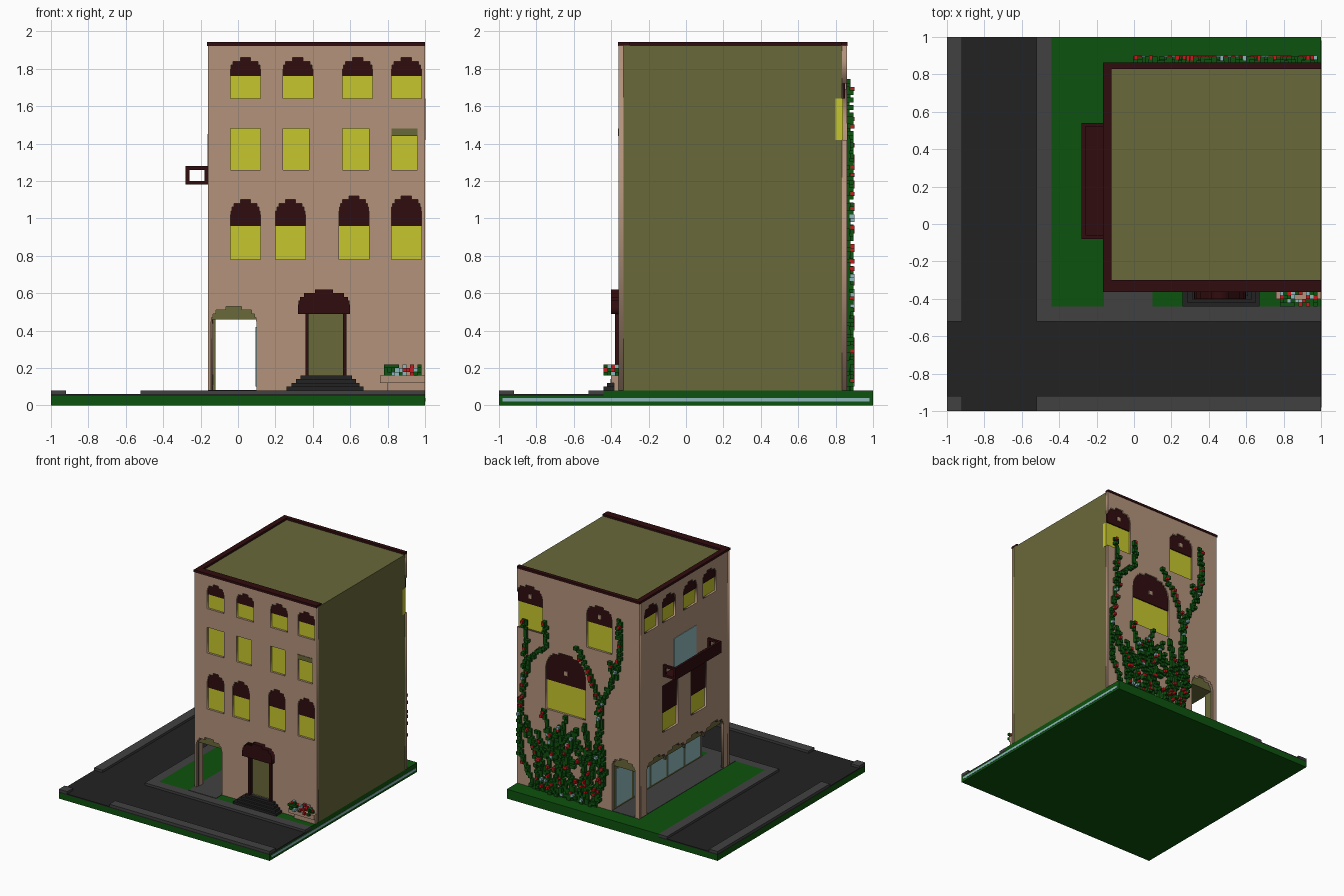
import bpy, bmesh, math, random
from mathutils import Matrix, Vector

random.seed(7)
if "Cube" in bpy.data.objects:
    bpy.data.objects.remove(bpy.data.objects["Cube"], do_unlink=True)


def material(name, rgb):
    lin = [((c / 255 + 0.055) / 1.055) ** 2.4 if c > 10 else c / 3294 for c in rgb] + [1.0]
    m = bpy.data.materials.new(name)
    m.use_nodes = True
    m.diffuse_color = lin
    m.node_tree.nodes["Principled BSDF"].inputs["Base Color"].default_value = lin
    return m


TAN = material("tan_plaster", (179, 147, 123))
OLIVE = material("olive", (105, 104, 58))
MAROON = material("maroon", (48, 12, 14))
YELLOW = material("yellow_pane", (198, 198, 46))
BLUE = material("pale_blue", (143, 184, 188))
GREEN = material("green", (13, 82, 14))
ROAD = material("asphalt", (34, 34, 34))
PAVE = material("pavement", (65, 65, 65))
RED = material("red", (200, 24, 28))


def add_mesh(name, mesh, mat):
    mesh.materials.clear()
    mesh.materials.append(mat)
    ob = bpy.data.objects.new(name, mesh)
    bpy.context.collection.objects.link(ob)
    return ob


def boxes(name, mat, ranges):
    """One object made of boxes given as (x0, x1, y0, y1, z0, z1)."""
    bm = bmesh.new()
    for x0, x1, y0, y1, z0, z1 in ranges:
        m = Matrix.Translation(((x0 + x1) / 2, (y0 + y1) / 2, (z0 + z1) / 2))
        bmesh.ops.create_cube(bm, size=1, matrix=m @ Matrix.Diagonal((x1 - x0, y1 - y0, z1 - z0, 1)))
    mesh = bpy.data.meshes.new(name)
    bm.to_mesh(mesh)
    bm.free()
    return add_mesh(name, mesh, mat)


def on_side(side, a, b, z0, z1, d0, d1):
    """Box range on a facade; d is the depth behind the outer face."""
    if side == "front":
        return (a, b, -0.36 + d0, -0.36 + d1, z0, z1)
    if side == "back":
        return (a, b, 0.86 - d1, 0.86 - d0, z0, z1)
    return (-0.16 + d0, -0.16 + d1, a, b, z0, z1)


def arch(a, b, z0, z1, rise):
    """Stepped arch outline, from bottom right round to the right shoulder."""
    if rise == 0:
        return [(b, z0), (a, z0), (a, z1), (b, z1)]
    n = max(2, round(rise / 0.02))
    left = [(a, z0)]
    inset = 0
    for i in range(n):
        z = z1 - rise + rise * i / n
        left.append((a + inset, z))
        inset = (b - a) * 0.34 * (1 - math.sqrt(1 - ((i + 1) / n) ** 2 * 0.999))
        left.append((a + inset, z))
    left.append((a + inset, z1))
    return [(b, z0)] + left + [(a + b - x, z) for x, z in left[:0:-1]]


def plate(name, mat, loops, side, d0, d1):
    """Flat plate with holes standing on a facade."""
    cu = bpy.data.curves.new(name, "CURVE")
    cu.dimensions = "2D"
    cu.fill_mode = "BOTH"
    cu.extrude = (d1 - d0) / 2
    for pts in loops:
        sp = cu.splines.new("POLY")
        sp.points.add(len(pts) - 1)
        for p, (u, v) in zip(sp.points, pts):
            p.co = (u, v, 0, 1)
        sp.use_cyclic_u = True
    tmp = bpy.data.objects.new(name + "_curve", cu)
    bpy.context.collection.objects.link(tmp)
    dg = bpy.context.evaluated_depsgraph_get()
    mesh = bpy.data.meshes.new_from_object(tmp.evaluated_get(dg))
    bpy.data.objects.remove(tmp, do_unlink=True)
    mid = (d0 + d1) / 2
    rot = Matrix.Rotation(math.pi / 2, 4, "X")
    loc = (0, -0.36 + mid, 0) if side == "front" else (0, 0.86 - mid, 0)
    if side == "left":
        rot = Matrix.Rotation(math.pi / 2, 4, "Z") @ rot
        loc = (-0.16 + mid, 0, 0)
    mesh.transform(Matrix.Translation(loc) @ rot)
    mesh.name = name
    return add_mesh(name, mesh, mat)


# Ground, roads and pavements
boxes("ground_slab", GREEN, [(-1, 1, -1, 1, 0, 0.05)])
boxes("lawn", GREEN, [(-0.44, 1, -0.44, 1, 0.05, 0.08)])
boxes("road", ROAD, [(-1, 1, -1, -0.44, 0.05, 0.06), (-1, -0.44, -0.44, 1, 0.05, 0.06)])
boxes("pavement", PAVE, [(-1, -0.92, -0.52, 1, 0.06, 0.08), (-1, -0.92, -1, -0.92, 0.06, 0.08),
                         (-0.52, 1, -1, -0.92, 0.06, 0.08), (-0.52, 1, -0.52, -0.44, 0.06, 0.08),
                         (-0.52, -0.44, -0.44, 1, 0.06, 0.08), (-0.16, 0.1, -0.44, 0.86, 0.06, 0.083)])
boxes("slab_stripe", BLUE, [(0.997, 1.002, -0.98, 0.98, 0.02, 0.04)])

# Solid core above the open passage, with the shop wall below
boxes("building_core", OLIVE, [(-0.135, 1, -0.335, 0.835, 0.46, 1.925), (0.1, 1, -0.335, 0.835, 0.08, 0.46),
                               (-0.137, -0.12, 0.76, 0.835, 0.08, 0.46)])
boxes("shop_windows", BLUE, [(0.094, 0.101, y, y + 0.21, 0.1, 0.42) for y in (-0.33, -0.1, 0.13, 0.36, 0.6)])

# Windows: side, start, end, bottom, top, arch rise, pane top
windows = []
for a in (-0.04, 0.24, 0.56, 0.82):
    windows.append(("front", a, a + 0.16, 1.64, 1.86, 0.06, 1.76))
for a, b in ((-0.04, 0.12), (0.24, 0.38), (0.56, 0.70), (0.82, 0.96)):
    windows.append(("front", a, b, 1.26, 1.48, 0, 1.48))
for a, top in ((-0.04, 1.10), (0.2, 1.10), (0.54, 1.12), (0.82, 1.12)):
    windows.append(("front", a, a + 0.16, 0.78, top, 0.08, 0.96))
for a in (-0.18, 0.08, 0.37, 0.61):
    windows.append(("left", a, a + 0.18, 1.64, 1.86, 0.06, 1.76))
for a in (-0.05, 0.34):
    windows.append(("left", a, a + 0.21, 0.70, 1.10, 0, 0.86))
windows += [("back", 0.35, 0.73, 0.79, 1.30, 0.16, 1.04), ("back", 0.10, 0.34, 1.42, 1.80, 0.08, 1.64)]

holes = {"front": [arch(0.36, 0.58, 0.16, 0.52, 0)], "back": [], "left": []}
panes, shades = [], []
for side, a, b, z0, z1, rise, div in windows:
    holes[side].append(arch(a, b, z0, z1, rise))
    panes.append(on_side(side, a, b, z0, div, 0.018, 0.026))
    if div < z1:
        shades.append(on_side(side, a, b, div, z1, 0.01, 0.024))
# Window on the open corner of the back wall
panes.append(on_side("back", 0.76, 1.002, 1.42, 1.64, 0.02, 0.06))
shades.append(on_side("back", 0.76, 0.999, 1.64, 1.80, 0.01, 0.024))
boxes("window_panes", YELLOW, panes)
boxes("window_arches", MAROON, shades)
boxes("arch_ornaments", TAN, [on_side("back", x - 0.016, x + 0.016, z, z + 0.035, 0.003, 0.012)
                              for x, z in ((0.54, 1.12), (0.22, 1.69), (0.88, 1.69))])
boxes("window_blind", OLIVE, [on_side("front", 0.82, 0.96, 1.44, 1.48, -0.004, 0.02)])

# Facades with openings for the passage
TOP = 1.925
passage = arch(-0.145, 0.1, 0.08, 0.53, 0.08)[1:]
front = [(-0.16, 0.08)] + passage + [(0.1, 0.08), (1, 0.08), (1, TOP), (-0.16, TOP)]
plate("front_wall", TAN, [front] + holes["front"], "front", 0, 0.025)

passage = arch(-0.12, 0.1, 0.08, 0.55, 0.08)[1:]
back = [(-0.16, 0.08)] + passage + [(0.1, 0.08), (1, 0.08)]
back += arch(0.76, 1, 1.42, 1.80, 0.08) + [(1, TOP), (-0.16, TOP)]
plate("back_wall", TAN, [back] + holes["back"], "back", 0, 0.025)

arcade = [(-0.335, 0.08), (-0.28, 0.08)]
for i in range(4):
    arcade += arch(-0.28 + i * 0.26, -0.025 + i * 0.26, 0.45, 0.53, 0.06)[1:]
    arcade.append((-0.025 + i * 0.26, 0.45))
arcade += [(0.755, 0.08), (0.835, 0.08), (0.835, TOP), (-0.335, TOP)]
plate("left_wall", TAN, [arcade] + holes["left"], "left", 0, 0.025)

# Roof trim
boxes("roof_trim", MAROON, [(-0.165, -0.12, -0.364, 0.864, 1.922, 1.942), (-0.12, 1, -0.364, -0.30, 1.922, 1.942),
                            (-0.12, 1, 0.83, 0.864, 1.922, 1.942)])

# Entrance: door, frame, awning and steps
boxes("door", OLIVE, [on_side("front", 0.36, 0.58, 0.16, 0.5, 0.015, 0.027)])
boxes("door_frame", MAROON, [on_side("front", a, a + 0.018, 0.16, 0.5, -0.02, 0.02) for a in (0.36, 0.562)])
plate("awning", MAROON, [arch(0.32, 0.6, 0.49, 0.62, 0.08)], "front", -0.04, 0.01)
boxes("steps", ROAD, [(0.26 + 0.025 * i, 0.67 - 0.02 * i, -0.44 + 0.018 * i, -0.35, 0.08 + 0.02 * i, 0.10 + 0.02 * i)
                      for i in range(4)])

# Balcony and its door
boxes("balcony_door", BLUE, [on_side("left", 0.09, 0.39, 1.2, 1.45, -0.004, 0.01)])
rails = [(-0.28, -0.16, -0.08, 0.54, 1.18, 1.2), (-0.28, -0.26, -0.08, 0.54, 1.2, 1.28)]
for y in (-0.08, 0.52):
    rails += [(-0.26, -0.16, y, y + 0.02, 1.26, 1.28), (-0.18, -0.16, y, y + 0.02, 1.2, 1.26)]
boxes("balcony", MAROON, rails)

# Planter with flowers
boxes("planter", TAN, [(0.8, 1, -0.385, -0.36, 0.08, 0.12), (0.76, 1, -0.4, -0.36, 0.12, 0.16)])
beds = {"planter_leaves": (GREEN, 22), "planter_red_flowers": (RED, 12), "planter_pale_flowers": (BLUE, 12)}
for name, (mat, count) in beds.items():
    cells = {(random.randint(39, 48), random.randint(-22, -19), random.choice((8, 8, 9, 9, 10))) for _ in range(count)}
    boxes(name, mat, [(0.02 * i, 0.02 * i + 0.02, 0.02 * j, 0.02 * j + 0.02, 0.02 * k, 0.02 * k + 0.02)
                      for i, j, k in cells])

# Climbing vines on the back wall: main stems, then a tangle fanning from the base
stems = [[(0.6, 0.08), (0.8, 0.4), (0.97, 0.6), (0.93, 0.9), (0.86, 1.17), (0.72, 1.32), (0.71, 1.54)],
         [(0.93, 0.9), (0.9, 1.17), (0.9, 1.34), (0.91, 1.5)],
         [(0.4, 0.08), (0.25, 0.45), (0.2, 0.7), (0.2, 0.9), (0.24, 1.08), (0.33, 1.25), (0.42, 1.39)],
         [(0.2, 0.7), (0.17, 1.0), (0.06, 1.21), (0.0, 1.49), (0.01, 1.73)],
         [(0.06, 1.21), (0.1, 1.36)]]
for i in range(15):
    t = i / 14
    x0, x1 = 0.24 + 0.58 * t, 0.18 + 0.8 * t
    xm = x0 + random.uniform(-0.14, 0.14)
    stems.append([(x0, 0.08), (xm, 0.35), (x1, random.uniform(0.55, 0.78))])
for i in range(10):
    x, z = random.uniform(0.25, 0.6), random.uniform(0.12, 0.6)
    stems.append([(x, z), (x + 0.1, z + random.uniform(-0.05, 0.1)), (x + 0.25, z + random.uniform(-0.1, 0.14))])
vine = set()
for path in stems:
    for p, q in zip(path, path[1:]):
        p, q = Vector(p), Vector(q)
        n = max(1, int((q - p).length / 0.014))
        for k in range(n):
            c = p.lerp(q, k / n) + Vector((random.uniform(-0.013, 0.013), 0))
            vine.add((min(48, round(c.x / 0.02)), max(4, round(c.y / 0.02))))
vine = sorted(vine)
boxes("vine", GREEN, [(0.02 * i - 0.005, 0.02 * i + 0.025, 0.86, 0.875 + random.choice((0, 0.005, 0.02)),
                       0.02 * k, 0.02 * k + 0.026) for i, k in vine])
for name, mat, share in (("vine_red_flowers", RED, 0.08), ("vine_pale_flowers", BLUE, 0.025)):
    picks = random.sample(vine, int(len(vine) * share))
    boxes(name, mat, [(0.02 * i, 0.02 * i + 0.022, 0.87, 0.902, 0.02 * k, 0.02 * k + 0.022) for i, k in picks])
